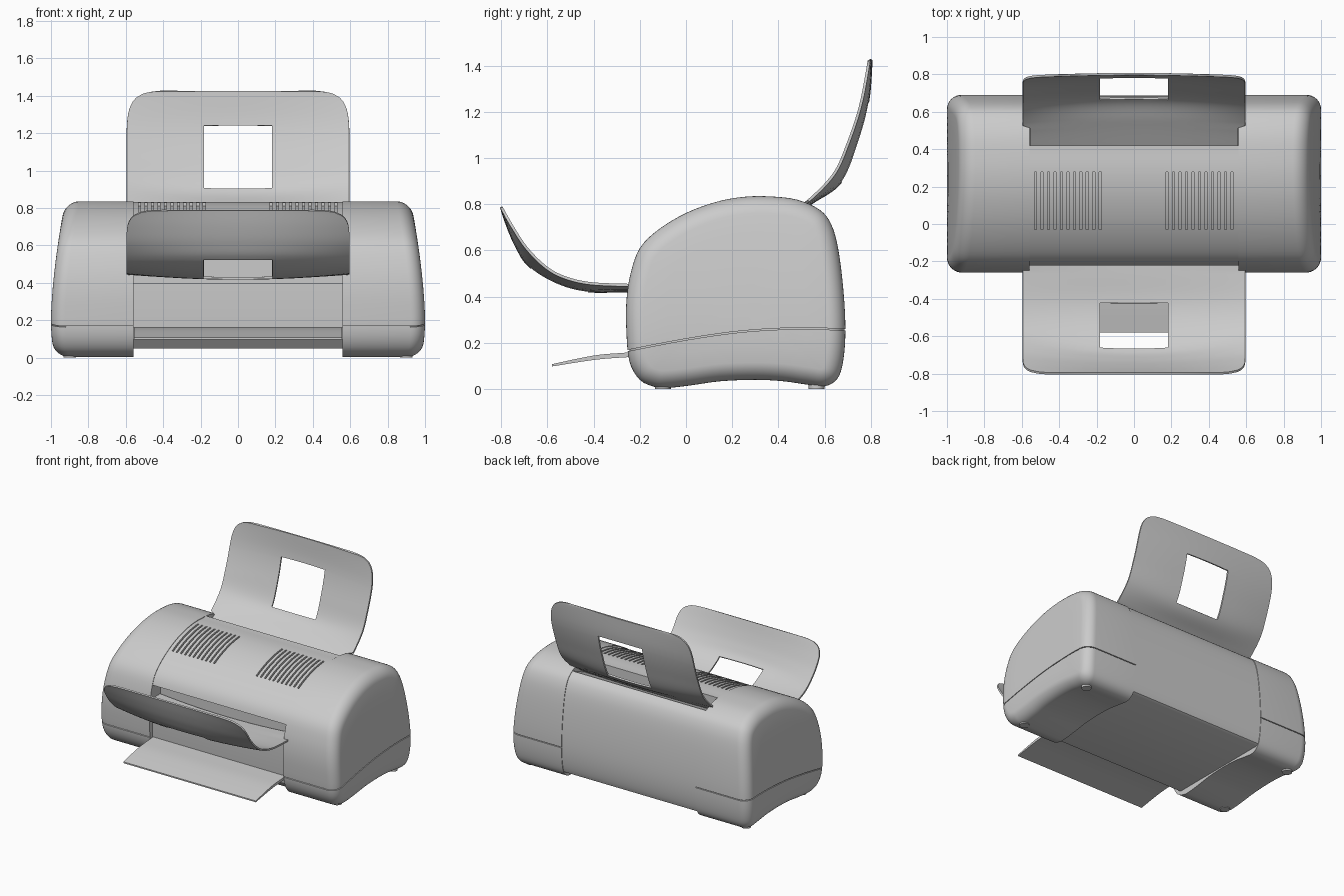
import bpy, bmesh, math
from mathutils import Vector

if "Cube" in bpy.data.objects:
    bpy.data.objects.remove(bpy.data.objects["Cube"])

grey = bpy.data.materials.new("light_grey_plastic")
grey.diffuse_color = (0.6, 0.6, 0.6, 1)
grey.use_nodes = True
grey.node_tree.nodes["Principled BSDF"].inputs["Base Color"].default_value = grey.diffuse_color


def make(name, verts, faces):
    bm = bmesh.new()
    vs = [bm.verts.new(v) for v in verts]
    for f in faces:
        bm.faces.new([vs[i] for i in f])
    bmesh.ops.recalc_face_normals(bm, faces=bm.faces)
    me = bpy.data.meshes.new(name)
    bm.to_mesh(me)
    bm.free()
    me.materials.append(grey)
    ob = bpy.data.objects.new(name, me)
    bpy.context.collection.objects.link(ob)
    return ob


def apply_mods(ob):
    bpy.context.view_layer.objects.active = ob
    for m in list(ob.modifiers):
        bpy.ops.object.modifier_apply(modifier=m.name)


def cut(ob, cutter):
    m = ob.modifiers.new("cut", 'BOOLEAN')
    m.operation, m.solver, m.object = 'DIFFERENCE', 'EXACT', cutter
    apply_mods(ob)
    bpy.data.objects.remove(cutter, do_unlink=True)


def smooth(ob, deg=30):
    ob.data.shade_smooth()
    ob.data.set_sharp_from_angle(angle=math.radians(deg))


def prism_data(poly, x0, x1):
    n = len(poly)
    verts = [(x, y, z) for x in (x0, x1) for y, z in poly]
    faces = [(i, (i + 1) % n, n + (i + 1) % n, n + i) for i in range(n)]
    return verts, faces + [tuple(range(n)), tuple(range(n, 2 * n))]


def spline(pts, steps, closed=False):
    """Catmull-Rom curve through 2D points."""
    p = [Vector(q) for q in pts]
    n = len(p)
    get = (lambda i: p[i % n]) if closed else (lambda i: p[min(max(i, 0), n - 1)])
    out = []
    for i in range(n if closed else n - 1):
        a, b, c, d = (get(i + k) for k in (-1, 0, 1, 2))
        for s in range(steps):
            t = s / steps
            out.append(0.5 * (2 * b + (c - a) * t + (2 * a - 5 * b + 4 * c - d) * t * t
                              + (3 * b - a - 3 * c + d) * t ** 3))
    return out if closed else out + [p[-1]]


def inset(pts, d):
    n = len(pts)
    res = []
    for i, q in enumerate(pts):
        t = (pts[(i + 1) % n] - pts[i - 1]).normalized()
        res.append(q + d * Vector((t.y, -t.x)))
    return res


# Side outline of the body (y, z), front bottom going up and over to the back
outline = spline([(-0.13, 0.008), (-0.2, 0.04), (-0.245, 0.12), (-0.258, 0.25), (-0.258, 0.38),
                  (-0.24, 0.5), (-0.2, 0.61), (-0.12, 0.69), (0, 0.762), (0.13, 0.81), (0.25, 0.832),
                  (0.36, 0.834), (0.48, 0.82), (0.58, 0.775), (0.63, 0.71), (0.66, 0.6), (0.682, 0.42),
                  (0.69, 0.25), (0.68, 0.12), (0.655, 0.045), (0.6, 0.012), (0.52, 0.02), (0.42, 0.034),
                  (0.3, 0.04), (0.15, 0.034), (0.02, 0.016), (-0.07, 0.006)], 4, True)


# Side housings: rounded outer end that leans inward towards the top
def end_x(z):
    return 1.0 - 0.075 * max(0, (z - 0.2) / 0.63) ** 1.6 - 0.02 * max(0, (0.2 - z) / 0.2) ** 2


def housing(name, side, shrink=0.0):
    base = inset(outline, shrink)
    n, r = len(base), 0.075
    rings = [[(0.56, q) for q in base]]
    for k in range(9):
        a = math.radians(90 * k / 8)
        rings.append([(end_x(q.y) - shrink - r * (1 - math.sin(a)), q)
                      for q in inset(base, r * (1 - math.cos(a)))])
    mid = Vector((0.24, 0.4))
    for s in (0.75, 0.5, 0.25):
        ring = [mid + (q - mid) * s for _, q in rings[9]]
        rings.append([(end_x(q.y) - shrink, q) for q in ring])
    verts = [(side * x, q.x, q.y) for ring in rings for x, q in ring]
    faces = [(k * n + i, k * n + (i + 1) % n, (k + 1) * n + (i + 1) % n, (k + 1) * n + i)
             for k in range(len(rings) - 1) for i in range(n)]
    faces += [tuple(range(n)), tuple(range((len(rings) - 1) * n, len(rings) * n))]
    return make(name, verts, faces)


seam = spline([(-0.4, 0.135), (-0.26, 0.162), (0, 0.212), (0.25, 0.247), (0.5, 0.26),
               (0.69, 0.253), (0.8, 0.245)], 4)
seam_poly = seam + [q + Vector((0, 0.006)) for q in reversed(seam)]
for label, side in (("left", -1), ("right", 1)):
    body = housing(label + "_housing", side)
    cut(body, make("seam_cutter", *prism_data(seam_poly, side * 0.5, side * 1.1)))
    smooth(body)
    smooth(housing(label + "_housing_core", side, 0.008))
    # Feet
    for place, y in (("front", -0.1), ("back", 0.565)):
        ring = [(side * 0.9 + 0.034 * math.cos(a), y + 0.034 * math.sin(a))
                for a in (math.tau * i / 24 for i in range(24))]
        vs = [(x, yy, z) for z in (0, 0.03) for x, yy in ring]
        fs = [(i, (i + 1) % 24, 24 + (i + 1) % 24, 24 + i) for i in range(24)]
        smooth(make(f"{label}_{place}_foot", vs, fs + [tuple(range(24)), tuple(range(24, 48))]))

# Centre body: top cover, rear paper slot, back, flat bottom, front recess
flush = inset(outline, 0.004)
cover = [q for q in flush if q.y > 0.55 and q.x < 0.41]
rear = [q for q in flush if q.x > 0.54 and q.y > 0.06]
centre = ([(-0.13, 0.55)] + [(-0.222, 0.55)] + [tuple(q) for q in cover]
          + [(0.42, 0.829), (0.42, 0.725)] + [tuple(q) for q in rear]
          + [(0.64, 0.05), (-0.17, 0.05), (-0.215, 0.1), (-0.225, 0.17), (-0.225, 0.40), (-0.13, 0.40)])
mid_body = make("centre_body", *prism_data(centre, -0.56, 0.56))

# Vent slits cut into the cover, following its curve
strip = [q for q in flush if -0.06 < q.x < 0.3 and q.y > 0.5]
vent = [q + Vector((0, 0.03)) for q in strip] + [q - Vector((0, 0.02)) for q in reversed(strip)]
vv, vf = [], []
for i in range(11):
    for x in (-0.527 + i * 0.0347, 0.177 + i * 0.0347):
        a, b = prism_data(vent, x - 0.006, x + 0.006)
        vf += [tuple(j + len(vv) for j in f) for f in b]
        vv += a
cut(mid_body, make("vent_cutter", vv, vf))
smooth(mid_body)


# Curved paper supports: bowed sheets with rounded tips and a window
def support(name, edge, middle, window, tip, root):
    rows = 40
    e, m = spline(edge, 12), spline(middle, 12)

    def at(curve, t):
        f = t * (len(curve) - 1)
        i = min(int(f), len(curve) - 2)
        return curve[i].lerp(curve[i + 1], f - i)

    ts = [i / rows for i in range(rows)] + [0.982, 0.99, 0.996, 1.0]
    # snap the nearest rows to the window ends
    ends = []
    for w in window:
        k = min(range(len(ts)), key=lambda j: abs(ts[j] - w))
        ts[k] = w
        ends.append(k)
    us = [-1, -0.96, -0.9, -0.8, -0.65, -0.48, -0.308, -0.15, 0,
          0.15, 0.308, 0.48, 0.65, 0.8, 0.9, 0.96, 1]
    verts, faces, c = [], [], len(us)
    for t in ts:
        s = max(0, (t - tip) / (1 - tip))
        width = 0.595 * (0.68 + 0.32 * (1 - s ** 4) ** 0.5)
        if t < root:
            width = 0.555
        for u in us:
            q = at(e, t).lerp(at(m, t), 1 - u * u)
            verts.append((u * width, q.x, q.y))
    for r in range(len(ts) - 1):
        for k in range(c - 1):
            if ends[0] <= r < ends[1] and 6 <= k < 10:
                continue
            faces.append((r * c + k, r * c + k + 1, (r + 1) * c + k + 1, (r + 1) * c + k))
    ob = make(name, verts, faces)
    sol = ob.modifiers.new("thickness", 'SOLIDIFY')
    sol.thickness, sol.offset = 0.012, 0
    apply_mods(ob)
    smooth(ob, 40)


support("rear_paper_support",
        [(0.42, 0.735), (0.53, 0.815), (0.64, 0.93), (0.70, 1.06), (0.756, 1.23), (0.793, 1.425)],
        [(0.42, 0.725), (0.55, 0.81), (0.672, 0.90), (0.745, 1.08), (0.788, 1.25), (0.802, 1.425)],
        (0.40, 0.79), 0.72, 0.19)
support("front_paper_catcher",
        [(-0.14, 0.45), (-0.26, 0.45), (-0.42, 0.458), (-0.53, 0.485), (-0.61, 0.53), (-0.69, 0.61),
         (-0.75, 0.70), (-0.80, 0.788)],
        [(-0.14, 0.425), (-0.26, 0.425), (-0.43, 0.425), (-0.56, 0.46), (-0.675, 0.53), (-0.73, 0.61),
         (-0.77, 0.70), (-0.80, 0.788)],
        (0.28, 0.565), 0.75, 0.12)

# Flat output tray sloping down to the front
top = spline([(-0.2, 0.162), (-0.27, 0.157), (-0.4, 0.145), (-0.58, 0.108)], 6)
low = spline([(-0.58, 0.098), (-0.4, 0.126), (-0.27, 0.137), (-0.2, 0.14)], 6)
smooth(make("output_tray", *prism_data(top + low, -0.555, 0.555)))
